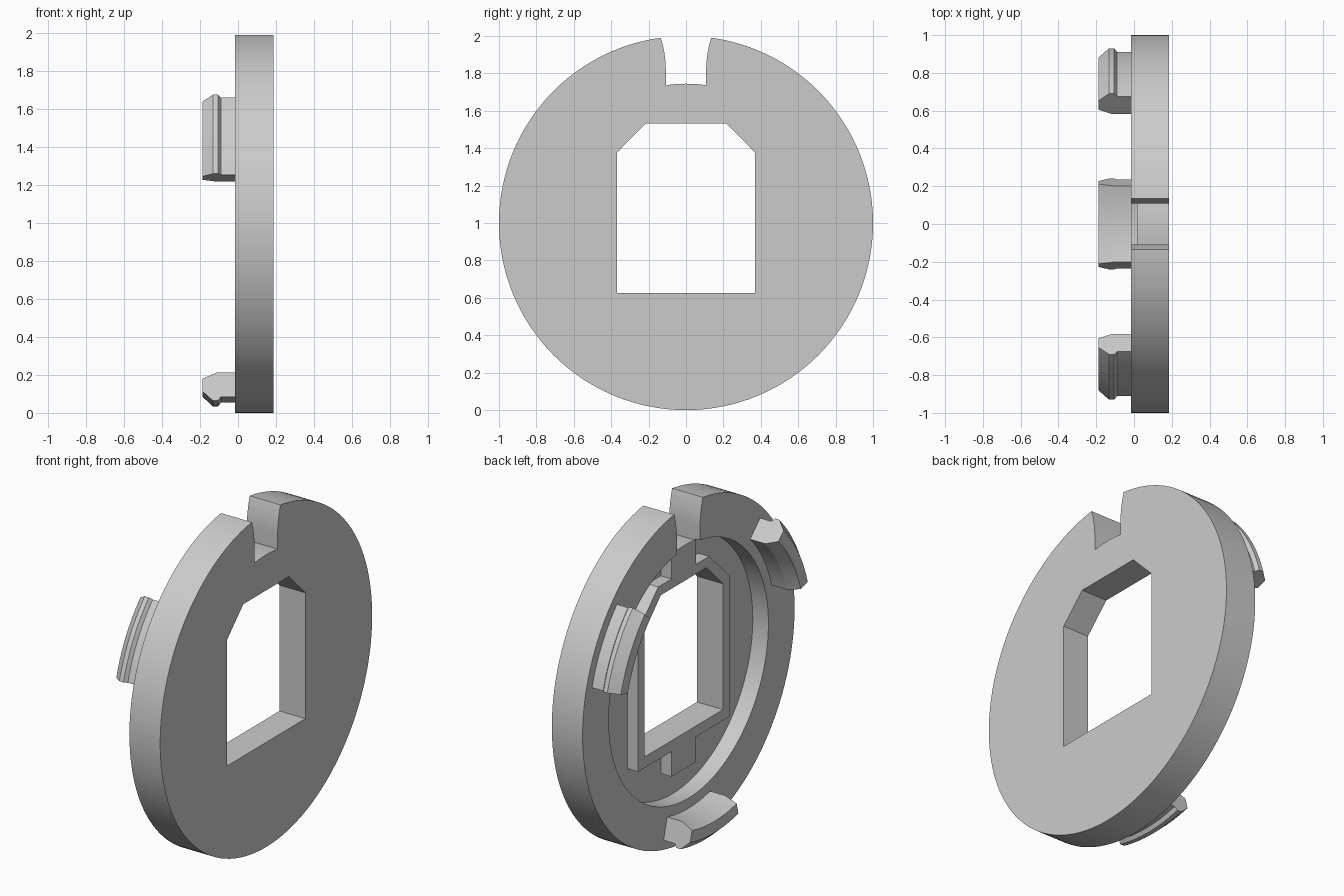
import bpy, bmesh, math

if "Cube" in bpy.data.objects:
    bpy.data.objects.remove(bpy.data.objects["Cube"], do_unlink=True)

BACK, FACE = -0.017, 0.186     # x of the two disc faces
FLOOR, RIM = 0.086, 0.015      # x of the recess floor and the raised rim

grey = bpy.data.materials.new("plain grey")
grey.use_nodes = True
grey.diffuse_color = (0.6, 0.6, 0.6, 1)
grey.node_tree.nodes["Principled BSDF"].inputs["Base Color"].default_value = (0.6, 0.6, 0.6, 1)


def make(name, bm):
    bmesh.ops.recalc_face_normals(bm, faces=bm.faces)
    mesh = bpy.data.meshes.new(name)
    bm.to_mesh(mesh)
    bm.free()
    mesh.materials.append(grey)
    obj = bpy.data.objects.new(name, mesh)
    bpy.context.collection.objects.link(obj)
    return obj


def prism(name, outline, x0, x1):
    """Extrude a (y, z) outline along x; z is measured from the disc centre."""
    bm = bmesh.new()
    face = bm.faces.new([bm.verts.new((x0, y, z + 1)) for y, z in outline])
    new = bmesh.ops.extrude_face_region(bm, geom=[face])["geom"]
    verts = [v for v in new if isinstance(v, bmesh.types.BMVert)]
    bmesh.ops.translate(bm, vec=(x1 - x0, 0, 0), verts=verts)
    return make(name, bm)


def circle(r, n=128):
    return [(r * math.sin(math.tau * i / n), r * math.cos(math.tau * i / n)) for i in range(n)]


def mirrored(half):
    return half + [(-y, z) for y, z in reversed(half)]


def box(w, z0, z1):
    return mirrored([(w, z0), (w, z1)])


def combine(target, tool, operation):
    mod = target.modifiers.new("combine", 'BOOLEAN')
    mod.operation, mod.solver, mod.object = operation, 'EXACT', tool
    bpy.context.view_layer.objects.active = target
    bpy.ops.object.modifier_apply(modifier=mod.name)
    bpy.data.objects.remove(tool, do_unlink=True)


def smooth(obj):
    bpy.ops.object.select_all(action='DESELECT')
    obj.select_set(True)
    bpy.context.view_layer.objects.active = obj
    bpy.ops.object.shade_smooth_by_angle(angle=math.radians(20))


# Disc with a round recess in its back
disc = prism("disc", circle(1), BACK, FACE)
combine(disc, prism("recess", circle(0.753), BACK - 0.1, FLOOR), 'DIFFERENCE')

# Raised rim round the window, with a rib above and below
rim = mirrored([(0.43, -0.44), (0.43, 0.4), (0.24, 0.59)])
raised = prism("rim", rim, RIM, FLOOR + 0.03)
combine(raised, prism("rib", box(0.115, -0.59, 0.8), RIM, FLOOR + 0.03), 'UNION')
combine(disc, raised, 'UNION')

# Window with clipped upper corners
window = mirrored([(0.37, -0.375), (0.37, 0.376), (0.215, 0.532)])
combine(disc, prism("window", window, BACK - 0.1, FACE + 0.1), 'DIFFERENCE')

# Notch at the top with a rounded floor and flared walls
flare = [(0.108 + 0.03 * t * t, 0.82 + 0.18 * t) for t in (i / 8 for i in range(10))]
floor = [(y, math.sqrt(0.745 ** 2 - y * y)) for y in (0, 0.036, 0.072, 0.108)]
notch = floor + flare + [(-y, z) for y, z in reversed(floor[1:] + flare)]
combine(disc, prism("notch", notch, BACK - 0.1, FACE + 0.1), 'DIFFERENCE')
smooth(disc)

# Three snap clips, swept round the disc axis
PROFILE = [(-0.01, 0.814), (-0.115, 0.814), (-0.187, 0.847), (-0.187, 0.915),
           (-0.132, 0.966), (-0.105, 0.966), (-0.09, 0.945), (-0.01, 0.945)]


def clip(name, centre, half=14.4, steps=16):
    bm = bmesh.new()
    rings = []
    for i in range(steps + 1):
        a = math.radians(centre - half + 2 * half * i / steps)
        rings.append([bm.verts.new((x, r * math.cos(a), 1 + r * math.sin(a))) for x, r in PROFILE])
    n = len(PROFILE)
    for a, b in zip(rings, rings[1:]):
        for j in range(n):
            k = (j + 1) % n
            bm.faces.new((a[j], a[k], b[k], b[j]))
    bm.faces.new(rings[0])
    bm.faces.new(rings[-1])
    smooth(make(name, bm))


for name, angle in (("back_clip", 30), ("front_clip", 150), ("bottom_clip", 270)):
    clip(name, angle)
